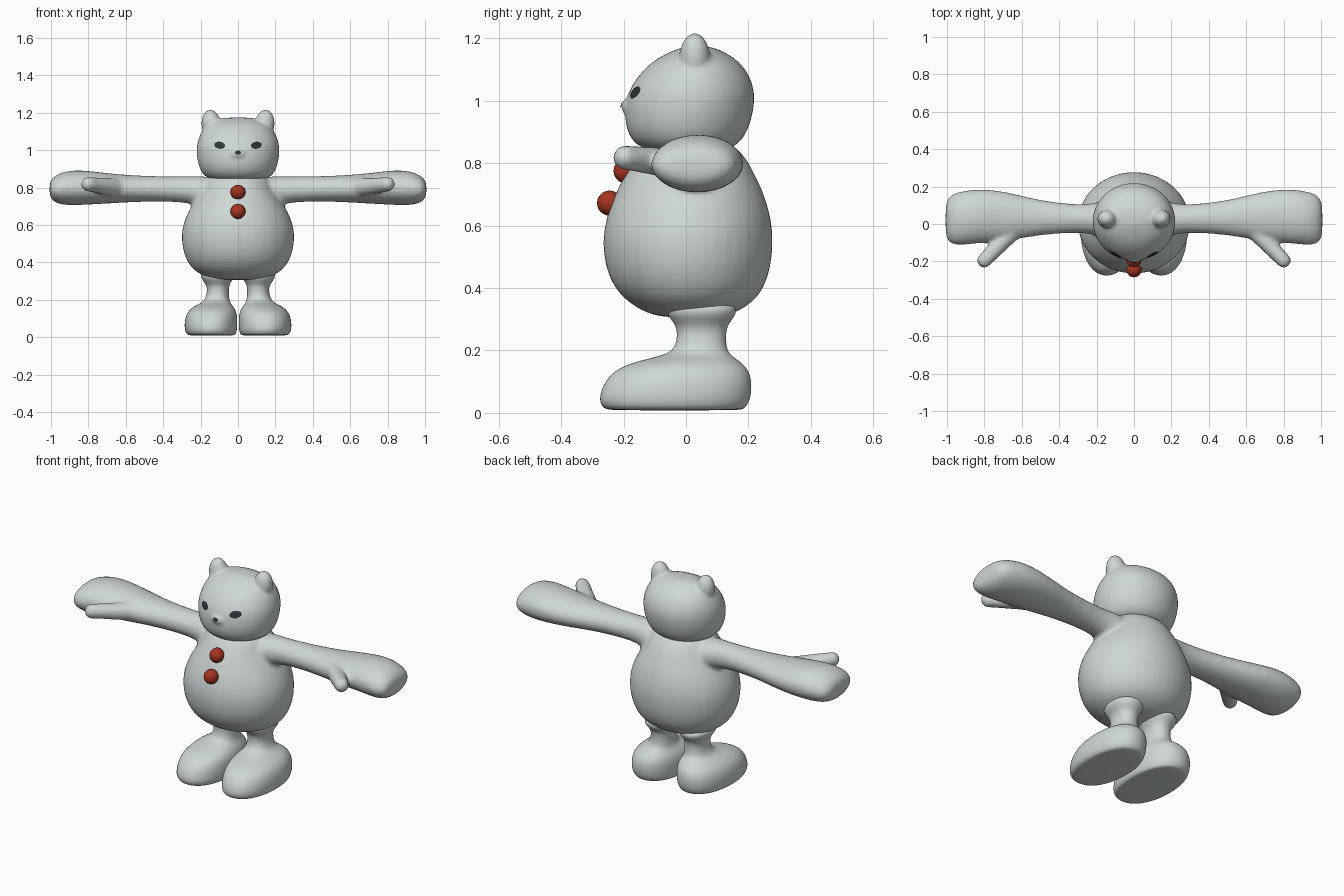
import bpy, bmesh, math
from mathutils import Vector, Matrix
from mathutils.bvhtree import BVHTree

if "Cube" in bpy.data.objects:
    bpy.data.objects.remove(bpy.data.objects["Cube"])


def material(name, rgb):
    m = bpy.data.materials.new(name)
    m.diffuse_color = (*rgb, 1)
    m.use_nodes = True
    m.node_tree.nodes["Principled BSDF"].inputs["Base Color"].default_value = m.diffuse_color
    return m


GREY = material("soft grey", (0.62, 0.68, 0.66))
RED = material("button red", (0.38, 0.035, 0.015))
DARK = material("dark slate", (0.025, 0.035, 0.04))


def loft(bm, rings, axis="z", side=1, n=20, power=1.0):
    """rings: (position along axis, a min, a max, b min, b max); a, b = x, y or y, z."""
    loops = []
    for p, a0, a1, b0, b1 in rings:
        loop = []
        for i in range(n):
            t = 2 * math.pi * i / n
            c, s = math.cos(t), math.sin(t)
            a = (a0 + a1) / 2 + (a1 - a0) / 2 * math.copysign(abs(c) ** power, c)
            b = (b0 + b1) / 2 + (b1 - b0) / 2 * math.copysign(abs(s) ** power, s)
            co = (a, b, p) if axis == "z" else (p, a, b)
            loop.append(bm.verts.new((co[0] * side, co[1], co[2])))
        loops.append(loop)
    faces = [bm.faces.new(loops[0]), bm.faces.new(loops[-1])]
    for l0, l1 in zip(loops, loops[1:]):
        for i in range(n):
            j = (i + 1) % n
            faces.append(bm.faces.new((l0[i], l0[j], l1[j], l1[i])))
    bmesh.ops.recalc_face_normals(bm, faces=faces)


def ball(bm, loc, radii, tilt=0, axis="Y"):
    m = (Matrix.Translation(loc) @ Matrix.Rotation(tilt, 4, axis)
         @ Matrix.Diagonal((*radii, 1)))
    bmesh.ops.create_uvsphere(bm, u_segments=24, v_segments=14, radius=1, matrix=m)


def make(name, bm, mat, subdivide=0, fuse=0, smooth=0):
    me = bpy.data.meshes.new(name)
    bm.to_mesh(me)
    bm.free()
    me.materials.append(mat)
    for p in me.polygons:
        p.use_smooth = True
    ob = bpy.data.objects.new(name, me)
    bpy.context.collection.objects.link(ob)
    if subdivide:
        ob.modifiers.new("subdivide", "SUBSURF").levels = subdivide
        ob.modifiers[-1].render_levels = subdivide
    if fuse:
        r = ob.modifiers.new("fuse", "REMESH")
        r.mode, r.voxel_size, r.use_smooth_shade = "VOXEL", fuse, True
        s = ob.modifiers.new("soften", "SMOOTH")
        s.factor, s.iterations = 0.5, smooth
    return ob


# torso with arms, hands and thumbs fused into one skin
bm = bmesh.new()
loft(bm, [(0.305, -.10, .10, -.06, .10), (0.315, -.16, .16, -.12, .15),
          (0.35, -.235, .235, -.185, .215), (0.40, -.276, .276, -.235, .255),
          (0.47, -.302, .302, -.264, .277), (0.55, -.308, .308, -.272, .284),
          (0.62, -.295, .295, -.262, .278), (0.70, -.255, .255, -.232, .255),
          (0.76, -.212, .212, -.20, .225), (0.81, -.185, .185, -.17, .20),
          (0.85, -.17, .17, -.14, .165), (0.89, -.12, .12, -.09, .11)])
for side in (1, -1):
    loft(bm, [(0.10, -.08, .13, .67, .855), (0.19, -.065, .12, .685, .862),
              (0.25, -.05, .105, .715, .86), (0.35, -.048, .108, .724, .86),
              (0.50, -.06, .128, .724, .863), (0.62, -.082, .158, .718, .87),
              (0.72, -.098, .182, .712, .88), (0.84, -.105, .19, .705, .896),
              (0.92, -.116, .178, .703, .89), (0.975, -.112, .162, .715, .868),
              (1.0, -.088, .135, .738, .842), (1.008, -.05, .09, .765, .82)],
         axis="x", side=side)
    # thumb
    a, b = Vector((0.66, -.05, .80)), Vector((0.80, -.195, .818))
    for i in range(9):
        p = a.lerp(b, i / 8)
        r = 0.05 - 0.010 * i / 8
        ball(bm, (p.x * side, p.y, p.z), (r, r, r))
make("body_and_arms", bm, GREY, 1, 0.011, 8)

# legs with feet
for side, label in ((1, "left"), (-1, "right")):
    bm = bmesh.new()
    loft(bm, [(0.008, .03, .25, -.24, .17), (0.012, .012, .275, -.265, .19),
              (0.04, .003, .287, -.283, .208), (0.09, .002, .287, -.268, .214),
              (0.135, .006, .272, -.235, .205), (0.165, .025, .238, -.165, .175),
              (0.183, .04, .195, -.075, .145), (0.205, .047, .175, -.035, .13),
              (0.25, .05, .164, -.028, .128), (0.285, .045, .172, -.034, .134),
              (0.315, .02, .20, -.065, .165), (0.36, .02, .20, -.06, .16)],
         side=side, n=24, power=0.92)
    make(label + "_leg_and_foot", bm, GREY, 2)

# head with ears and a slight snout
bm = bmesh.new()
loft(bm, [(0.835, -.11, .11, -.10, .10), (0.85, -.168, .168, -.15, .155),
          (0.88, -.198, .198, -.182, .188), (0.93, -.218, .218, -.199, .21),
          (1.0, -.226, .226, -.197, .224), (1.05, -.218, .218, -.177, .218),
          (1.10, -.198, .198, -.138, .195), (1.14, -.165, .165, -.09, .155),
          (1.165, -.115, .115, -.03, .105), (1.175, -.06, .06, 0, .07)], n=24)
for side in (1, -1):
    ball(bm, (.142 * side, .028, 1.135), (.054, .05, .082), side * .12)
ball(bm, (0, -.178, .98), (.045, .03, .03))
head = make("head_and_ears", bm, GREY, 1, 0.009, 4)

# eyes and nose: thin patches laid on the face
dg = bpy.context.evaluated_depsgraph_get()
dg.update()
tree = BVHTree.FromObject(head, dg)


def patch(name, cx, cz, rx, rz, tilt=0.0, n=18, steps=3):
    bm = bmesh.new()

    def vert(u, v):
        x = cx + u * math.cos(tilt) - v * math.sin(tilt)
        z = cz + u * math.sin(tilt) + v * math.cos(tilt)
        hit = tree.ray_cast(Vector((x, -1, z)), Vector((0, 1, 0)))[0]
        return bm.verts.new((x, hit.y - 0.004, z))

    prev, centre = None, vert(0, 0)
    for k in range(1, steps + 1):
        ring = [vert(rx * k / steps * math.cos(2 * math.pi * i / n),
                     rz * k / steps * math.sin(2 * math.pi * i / n)) for i in range(n)]
        for i in range(n):
            j = (i + 1) % n
            if prev:
                bm.faces.new((prev[i], ring[i], ring[j], prev[j]))
            else:
                bm.faces.new((centre, ring[i], ring[j]))
        prev = ring
    make(name, bm, DARK)


for side, label in ((1, "left"), (-1, "right")):
    patch(label + "_eye", .098 * side, 1.026, .029, .019, .15 * side)
patch("nose", 0, .987, .016, .011)

# round buttons
for name, y, z in (("upper_button", -.192, .775), ("lower_button", -.245, .672)):
    bm = bmesh.new()
    ball(bm, (0, y, z), (.04, .04, .04))
    make(name, bm, RED)
